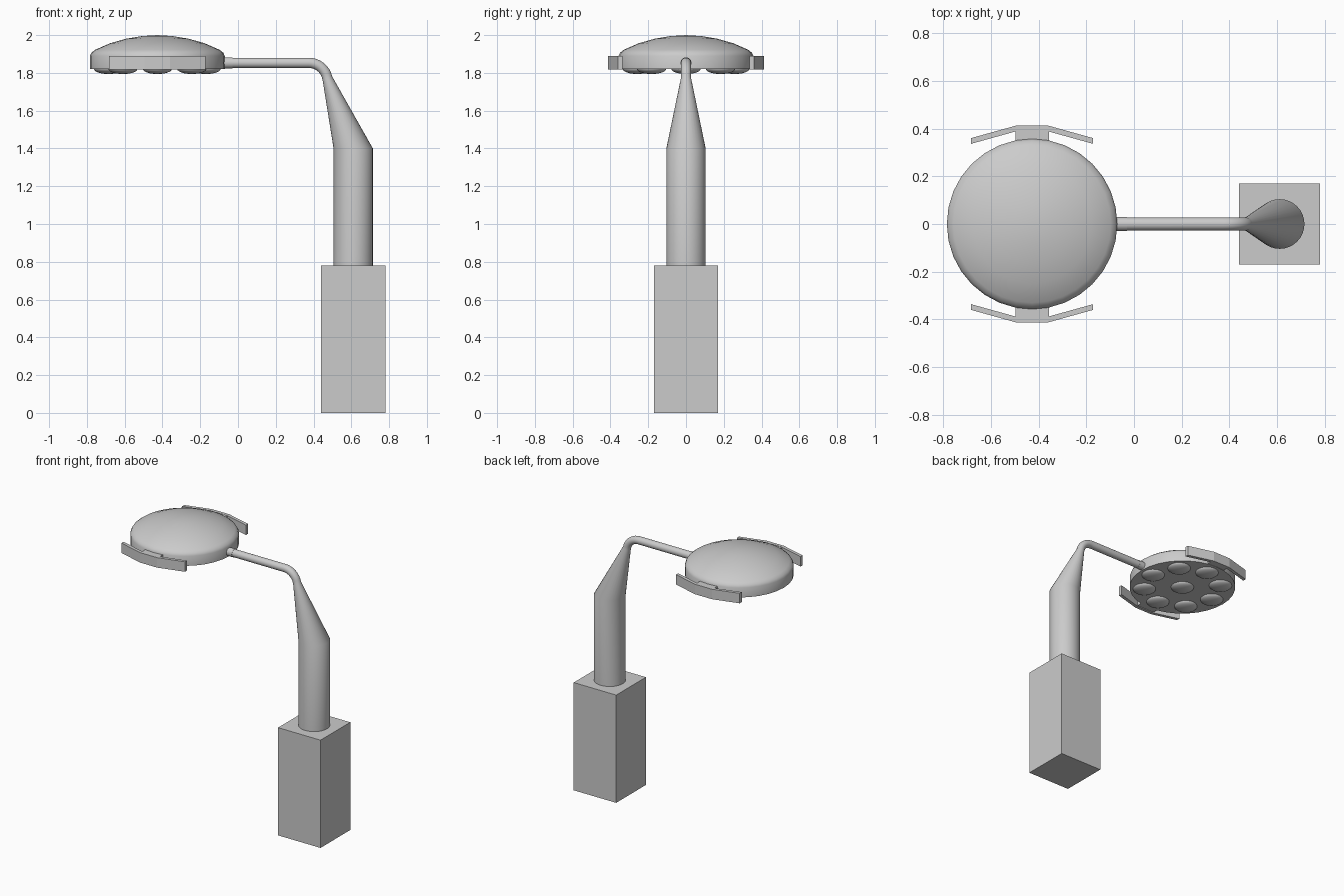
import bpy, bmesh
from math import sin, cos, pi, radians

cube = bpy.data.objects.get("Cube")
if cube:
    bpy.data.objects.remove(cube, do_unlink=True)

grey = bpy.data.materials.new("light_grey")
grey.use_nodes = True
grey.diffuse_color = (0.6, 0.6, 0.6, 1)
grey.node_tree.nodes["Principled BSDF"].inputs["Base Color"].default_value = (0.6, 0.6, 0.6, 1)


def finish(bm, name, smooth=False):
    bmesh.ops.recalc_face_normals(bm, faces=bm.faces)
    mesh = bpy.data.meshes.new(name)
    bm.to_mesh(mesh)
    bm.free()
    mesh.materials.append(grey)
    obj = bpy.data.objects.new(name, mesh)
    bpy.context.collection.objects.link(obj)
    if smooth:
        bpy.ops.object.select_all(action="DESELECT")
        obj.select_set(True)
        bpy.context.view_layer.objects.active = obj
        bpy.ops.object.shade_smooth_by_angle(angle=radians(30))
    return obj


def loft(name, rings, caps=True):
    """Skin a list of equal-length point rings."""
    bm = bmesh.new()
    loops = [[bm.verts.new(p) for p in ring] for ring in rings]
    for a, b in zip(loops, loops[1:]):
        n = len(a)
        for i in range(n):
            j = (i + 1) % n
            bm.faces.new((a[i], a[j], b[j], b[i]))
    if caps:
        bm.faces.new(loops[0])
        bm.faces.new(loops[-1])
    bmesh.ops.remove_doubles(bm, verts=bm.verts, dist=0.0001)
    return finish(bm, name, True)


def revolve(name, x, y, profile, n=32):
    return loft(name, [[(x + r * cos(2 * pi * i / n), y + r * sin(2 * pi * i / n), z)
                        for i in range(n)] for r, z in profile], caps=False)


def prism(name, outline, z0, z1):
    bm = bmesh.new()
    face = bm.faces.new([bm.verts.new((x, y, z0)) for x, y in outline])
    top = bmesh.ops.extrude_face_region(bm, geom=[face])["geom"]
    bmesh.ops.translate(bm, vec=(0, 0, z1 - z0),
                        verts=[v for v in top if isinstance(v, bmesh.types.BMVert)])
    return finish(bm, name)


# Square pedestal
prism("pedestal", [(0.44, -0.17), (0.78, -0.17), (0.78, 0.17), (0.44, 0.17)], 0, 0.78)


# Column, leaning taper, bend and arm as one continuous tube
def ring(x, z, r, pitch, n=32):
    # pitch is how far the tube direction dips below horizontal
    return [(x + r * cos(2 * pi * i / n) * sin(pitch), r * sin(2 * pi * i / n),
             z + r * cos(2 * pi * i / n) * cos(pitch)) for i in range(n)]


PIPE, ARM_Z, BEND, LEAN = 0.027, 1.853, 0.1, radians(68)
tube = [ring(-0.1, ARM_Z, PIPE, 0)]
for k in range(9):
    a = LEAN * k / 8
    tube.append(ring(0.375 + BEND * sin(a), ARM_Z - BEND * (1 - cos(a)), PIPE, a))
tube += [ring(0.473, 1.772, PIPE, LEAN),
         ring(0.61, 1.4, 0.104, pi / 2), ring(0.61, 0.77, 0.104, pi / 2)]
loft("column_and_arm", tube)

# Socket where the arm meets the lamp head
loft("arm_socket", [ring(x, ARM_Z, 0.029, 0) for x in (-0.1, -0.03)])

# Round lamp head with a shallow domed cover
HX = -0.427
revolve("lamp_head", HX, 0,
        [(0, 1.82), (0.357, 1.82), (0.357, 1.89), (0.349, 1.907), (0.33, 1.922),
         (0.25, 1.957), (0.165, 1.981), (0.08, 1.995), (0, 2.0)])

# Bulbs below: one in the middle and a ring of eight
BULB = [(0.078 * cos(a), 1.822 - 0.028 * sin(a)) for a in [pi / 2 * k / 6 for k in range(7)]]
spots = [(HX, 0)] + [(HX + 0.258 * cos(k * pi / 4), 0.258 * sin(k * pi / 4)) for k in range(8)]
for i, (x, y) in enumerate(spots):
    revolve(f"bulb_{i}", x, y, BULB, 24)

# Bent handles on both sides, each with a mounting block
half = [(0.068, 0.412), (0.255, 0.36)]
outer = [(-x, y) for x, y in reversed(half)] + half
bar = outer + [(x, y - 0.024) for x, y in reversed(outer)]
block = [(-0.07, 0.33), (0.07, 0.33), (0.07, 0.39), (-0.07, 0.39)]
for side, s in (("back", 1), ("front", -1)):
    prism(f"{side}_handle", [(HX + x, s * y) for x, y in bar], 1.817, 1.889)
    prism(f"{side}_handle_mount", [(HX + x, s * y) for x, y in block], 1.822, 1.887)
